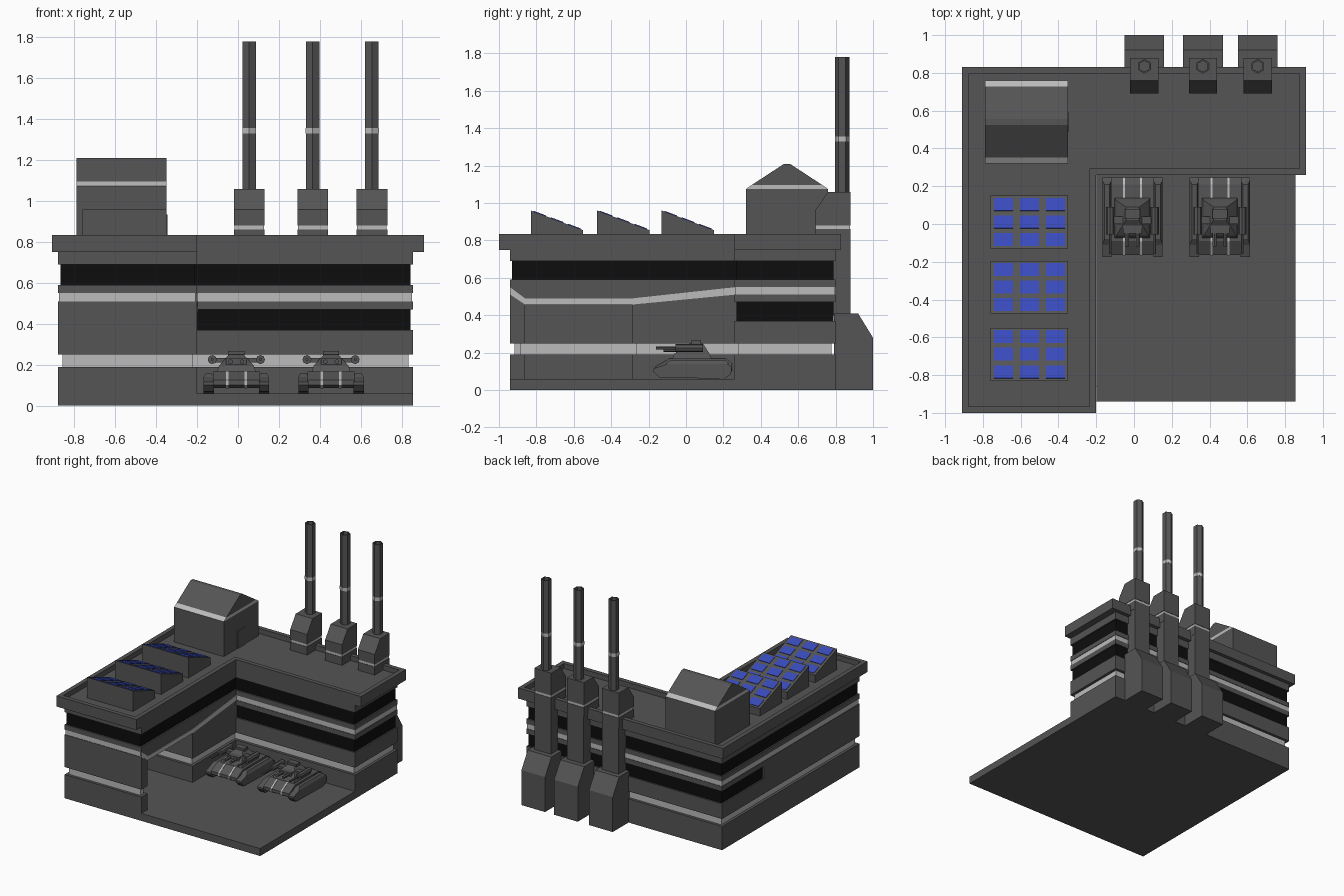
import bpy, bmesh, math
from mathutils import Matrix

if "Cube" in bpy.data.objects:
    bpy.data.objects.remove(bpy.data.objects["Cube"])


def material(name, r, g, b):
    m = bpy.data.materials.new(name)
    m.diffuse_color = (r, g, b, 1)
    m.use_nodes = True
    m.node_tree.nodes["Principled BSDF"].inputs["Base Color"].default_value = m.diffuse_color
    return m


DARK = material("dark_grey", 0.09, 0.09, 0.09)
LIGHT = material("light_grey", 0.5, 0.5, 0.5)
BLACK = material("black_glass", 0.004, 0.004, 0.004)
BLUE = material("blue_cell", 0.04, 0.07, 0.5)


def finish(name, bm, mat):
    bmesh.ops.recalc_face_normals(bm, faces=bm.faces)
    me = bpy.data.meshes.new(name)
    bm.to_mesh(me)
    bm.free()
    me.materials.append(mat)
    ob = bpy.data.objects.new(name, me)
    bpy.context.collection.objects.link(ob)
    return ob


def prism(name, pts, a, b, axis="z", mat=DARK):
    """Extrude a flat outline from a to b (outline is xy for z, yz for x)."""
    bm = bmesh.new()
    place = (lambda p, t: (p[0], p[1], t)) if axis == "z" else (lambda p, t: (t, p[0], p[1]))
    lo = [bm.verts.new(place(p, a)) for p in pts]
    hi = [bm.verts.new(place(p, b)) for p in pts]
    bm.faces.new(lo)
    bm.faces.new(hi)
    n = len(pts)
    for i in range(n):
        bm.faces.new((lo[i], lo[(i + 1) % n], hi[(i + 1) % n], hi[i]))
    return finish(name, bm, mat)


def rect(x0, x1, y0, y1):
    return [(x0, y0), (x1, y0), (x1, y1), (x0, y1)]


def box(name, x0, x1, y0, y1, z0, z1, mat=DARK):
    return prism(name, rect(x0, x1, y0, y1), z0, z1, "z", mat)


def taper(name, r0, z0, r1, z1, mat=DARK):
    ob = prism(name, rect(*r0), z0, z1, "z", mat)
    for v, p in zip(list(ob.data.vertices)[4:], rect(*r1)):
        v.co.x, v.co.y = p
    return ob


def cyl(name, x, y0, y1, z, r, n=8, mat=DARK):
    bm = bmesh.new()
    bmesh.ops.create_cone(bm, cap_ends=True, segments=n, radius1=r, radius2=r, depth=y1 - y0,
                          matrix=Matrix.Translation((x, (y0 + y1) / 2, z)) @ Matrix.Rotation(math.pi / 2, 4, "X"))
    return finish(name, bm, mat)


def plan(d=0.0, bay=False):
    """L-shaped floor plan, inset by d, optionally with the vehicle bay cut in."""
    p = [(-.88 + d, -.94 + d), (-.2 - d, -.94 + d)]
    if bay:
        p += [(-.2 - d, -.86 - d), (-.8 - d, -.86 - d), (-.8 - d, -.29 + d), (-.2 - d, -.29 + d)]
    return p + [(-.2 - d, .26 + d), (.855 - d, .26 + d), (.855 - d, .80 - d), (-.88 + d, .80 - d)]


# Ground slab and stacked storeys
box("ground_slab", -.88, .855, -.94, .80, 0, .06)
for name, z0, z1, d, bay, mat in [
        ("plinth_wall", .06, .19, 0, True, DARK), ("lower_groove", .19, .25, .022, True, LIGHT),
        ("lower_wall", .25, .37, 0, True, DARK), ("light_band", .51, .55, .004, False, LIGHT),
        ("sill_wall", .55, .59, 0, False, DARK), ("upper_window", .59, .69, .011, False, BLACK),
        ("upper_wall", .69, .75, 0, False, DARK)]:
    prism(name, plan(d, bay), z0, z1, "z", mat)
prism("wing_wall", [(-.88, -.94), (-.2, -.94), (-.2, -.86), (-.8, -.86), (-.8, -.29),
                    (-.2, -.29), (-.2, .27), (-.88, .27)], .37, .455)
box("wing_lintel", -.88, -.2, -.94, .27, .455, .51)
box("lower_window", -.869, .844, .271, .789, .37, .47, BLACK)
box("lower_window_header", -.88, .855, .26, .80, .47, .51)

# Courtyard-side trim dipping over the bay opening
box("trim_backing", -.21, -.2, -.94, .26, .505, .555)
prism("bay_trim", [(-.94, .51), (-.86, .457), (-.29, .457), (.26, .51), (.26, .55),
                   (-.29, .49), (-.86, .49), (-.94, .55)], -.205, -.196, "x", LIGHT)

# Roof slab with parapet
OUT = [(-.91, -1), (-.2, -1), (-.2, .26), (.91, .26), (.91, .83), (-.91, .83)]
INN = [(-.875, -.965), (-.235, -.965), (-.235, .295), (.875, .295), (.875, .795), (-.875, .795)]
prism("roof_slab", OUT, .75, .795)
bm = bmesh.new()
rings = [[bm.verts.new((*p, z)) for p in o] for o, z in ((OUT, .795), (OUT, .835), (INN, .835), (INN, .795))]
for k in range(4):
    a, b = rings[k], rings[(k + 1) % 4]
    for i in range(6):
        j = (i + 1) % 6
        bm.faces.new((a[i], a[j], b[j], b[i]))
finish("parapet", bm, DARK)

# Rooftop house with gable roof
box("roof_house", -.79, -.35, .32, .76, .795, 1.075)
prism("house_eave_band", [(.32, 1.075), (.76, 1.075), (.728, 1.097), (.352, 1.097)], -.79, -.35, "x", LIGHT)
prism("house_gable", [(.352, 1.097), (.728, 1.097), (.555, 1.21), (.525, 1.21)], -.79, -.35, "x")
box("house_door", -.352, -.345, .49, .59, .795, .935)

# Solar racks with 3 x 3 cells
slope = math.atan2(-.105, .28)
for y in (-.83, -.475, -.13):
    prism("solar_rack", [(y, .795), (y + .28, .795), (y + .28, .855), (y, .96)], -.76, -.35, "x")
    for i in range(3):
        for j in range(3):
            cell = box("solar_cell", -.05, .05, -.036, .036, -.004, .004, BLUE)
            yc = .047 + .093 * j
            cell.location = (-.69 + .137 * i, y + yc, .96 - .375 * yc)
            cell.rotation_euler.x = slope

# Chimneys
for x in (.055, .365, .655):
    prism("chimney_base", [(.79, 0), (1.0, 0), (1.0, .28), (.92, .41), (.79, .41)], x - .105, x + .105, "x")
    box("chimney_duct", x - .073, x + .073, .78, .88, .40, .86)
    box("chimney_foot", x - .075, x + .075, .69, .88, .79, .86)
    box("chimney_foot_band", x - .072, x + .072, .693, .877, .86, .88, LIGHT)
    prism("chimney_head", [(.69, .88), (.88, .88), (.88, 1.06), (.76, 1.06), (.69, .96)], x - .075, x + .075, "x")
    # Hexagonal hollow stack
    bm = bmesh.new()
    rings = [[bm.verts.new((x + r * math.sin(k * math.pi / 3), .835 + r * math.cos(k * math.pi / 3), z))
              for k in range(6)] for r, z in ((.038, 1.05), (.038, 1.78), (.029, 1.78), (.029, 1.6))]
    for a, b in zip(rings, rings[1:]):
        for k in range(6):
            bm.faces.new((a[k], a[(k + 1) % 6], b[(k + 1) % 6], b[k]))
    bm.faces.new(rings[0])
    bm.faces.new(rings[3])
    finish("chimney_stack", bm, DARK)
    prism("stack_band", [(x + .0395 * math.sin(k * math.pi / 3), .835 + .0395 * math.cos(k * math.pi / 3))
                         for k in range(6)], 1.33, 1.357, "z", LIGHT)

# Parked tanks
HULL = [(-.165, .10), (-.14, .085), (.22, .085), (.245, .10), (.245, .145), (.21, .168), (-.09, .168), (-.165, .125)]
TRACK = [(-.175, .10), (-.145, .068), (.205, .06), (.24, .085), (.245, .125), (.22, .14), (-.10, .14), (-.175, .115)]
for cx in (-.008, .455):
    prism("tank_hull", HULL, cx - .115, cx + .115, "x")
    for s in (-1, 1):
        a, b = sorted((cx + s * .11, cx + s * .16))
        prism("tank_track", TRACK, a, b, "x")
        taper("tank_fender", (a, b, -.11, .23), .14, (a + .012, b - .012, -.08, .21), .16)
        stripe = [(.04 + (y - .04) * 1.012, .12 + (z - .12) * 1.05) for y, z in HULL]
        prism("tank_stripe", stripe, cx + s * .045 - .006, cx + s * .045 + .006, "x", LIGHT)
        # Side gun pods and centre guns
        cyl("gun_pod", cx + s * .118, -.055, .09, .225, .022)
        cyl("pod_barrel", cx + s * .118, -.16, -.05, .225, .008, 6)
        box("pod_arm", *sorted((cx + s * .05, cx + s * .118)), 0, .04, .212, .232)
        cyl("main_gun", cx + s * .028, -.12, .0, .215, .012, 6)
    taper("turret_base", (cx - .095, cx + .095, -.075, .14), .165, (cx - .085, cx + .085, -.06, .125), .195)
    taper("turret_top", (cx - .085, cx + .085, -.06, .125), .195, (cx - .035, cx + .035, .02, .09), .25)
    box("turret_hatch", cx - .04, cx + .04, .03, .08, .245, .268)
    box("gun_mantlet", cx - .05, cx + .05, -.05, .03, .20, .23)
